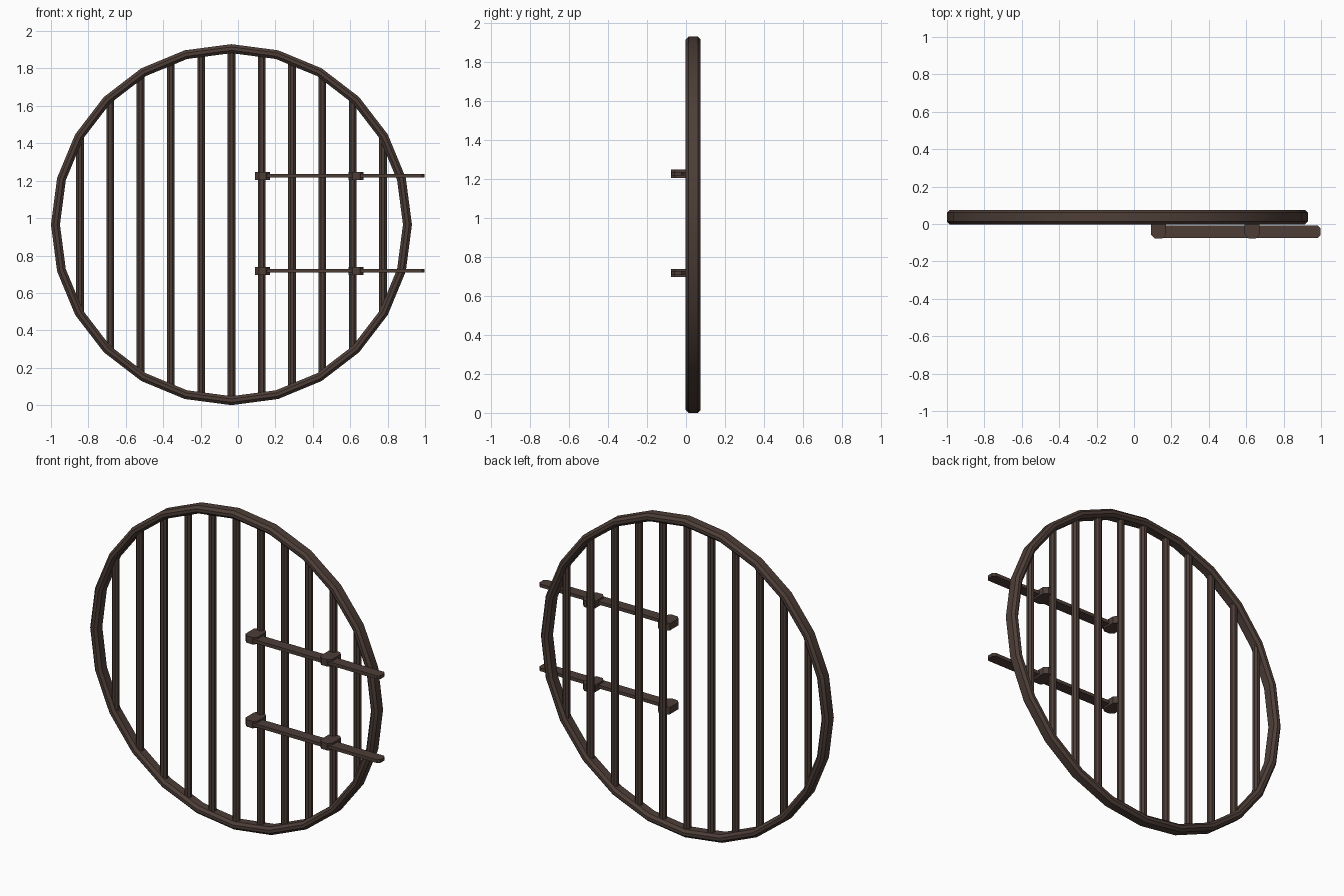
import bpy, bmesh, math
from mathutils import Vector

if "Cube" in bpy.data.objects:
    bpy.data.objects.remove(bpy.data.objects["Cube"])

CX, CZ, R = -0.035, 0.965, 0.965      # ring centre and outer radius
RING_Y = 0.037

iron = bpy.data.materials.new("dark brown iron")
iron.diffuse_color = (0.075, 0.048, 0.039, 1)
iron.use_nodes = True
iron.node_tree.nodes["Principled BSDF"].inputs["Base Color"].default_value = iron.diffuse_color


def finish(name, bm):
    bmesh.ops.recalc_face_normals(bm, faces=bm.faces)
    me = bpy.data.meshes.new(name)
    bm.to_mesh(me)
    bm.free()
    me.materials.append(iron)
    ob = bpy.data.objects.new(name, me)
    bpy.context.collection.objects.link(ob)
    return ob


def chamfered(w, h, c):
    """Rectangle outline with cut corners, centred on the origin."""
    a, b = w / 2, h / 2
    return [(a, -b + c), (a, b - c), (a - c, b), (-a + c, b),
            (-a, b - c), (-a, -b + c), (-a + c, -b), (a - c, -b)]


def prism(name, outline, lo, hi, place):
    """Extrude an outline between two levels; place maps (u, v, level) to xyz."""
    bm = bmesh.new()
    rows = [[bm.verts.new(place(u, v, t)) for u, v in outline] for t in (lo, hi)]
    n = len(outline)
    for i in range(n):
        j = (i + 1) % n
        bm.faces.new((rows[0][i], rows[0][j], rows[1][j], rows[1][i]))
    bm.faces.new(rows[0])
    bm.faces.new(rows[1])
    return finish(name, bm)


# Outer ring: chamfered section swept round 24 sides
bm = bmesh.new()
N = 24
section = chamfered(0.048, 0.077, 0.015)
loops = []
for k in range(N):
    a = math.tau * k / N
    loops.append([bm.verts.new((CX + (R - 0.024 + u) * math.cos(a), RING_Y + v,
                                CZ + (R - 0.024 + u) * math.sin(a))) for u, v in section])
for k in range(N):
    p, q = loops[k], loops[(k + 1) % N]
    for i in range(8):
        j = (i + 1) % 8
        bm.faces.new((p[i], p[j], q[j], q[i]))
ring = finish("outer_ring", bm)

# Vertical bars, ending inside the ring
for k in range(-5, 6):
    x = k * 0.162
    half = math.sqrt((R - 0.03) ** 2 - x * x)
    prism("vertical_bar", chamfered(0.041, 0.041, 0.012), CZ - half, CZ + half,
          lambda u, v, t: Vector((CX + x + u, RING_Y + v, t)))

# Hinge straps with collars gripping two bars
for z in (0.718, 1.226):
    prism("hinge_strap", chamfered(0.905, 0.066, 0.014), z - 0.01, z + 0.01,
          lambda u, v, t: Vector((0.545 + u, -0.041 + v, t)))
    for x in (0.131, 0.632):
        prism("strap_collar", chamfered(0.08, 0.122, 0.02), z - 0.021, z + 0.021,
              lambda u, v, t: Vector((x + u, -0.016 + v, t)))

# Smooth round the ring, keeping the chamfers sharp
bpy.ops.object.select_all(action='DESELECT')
ring.select_set(True)
bpy.context.view_layer.objects.active = ring
bpy.ops.object.shade_smooth_by_angle(angle=math.radians(30))
